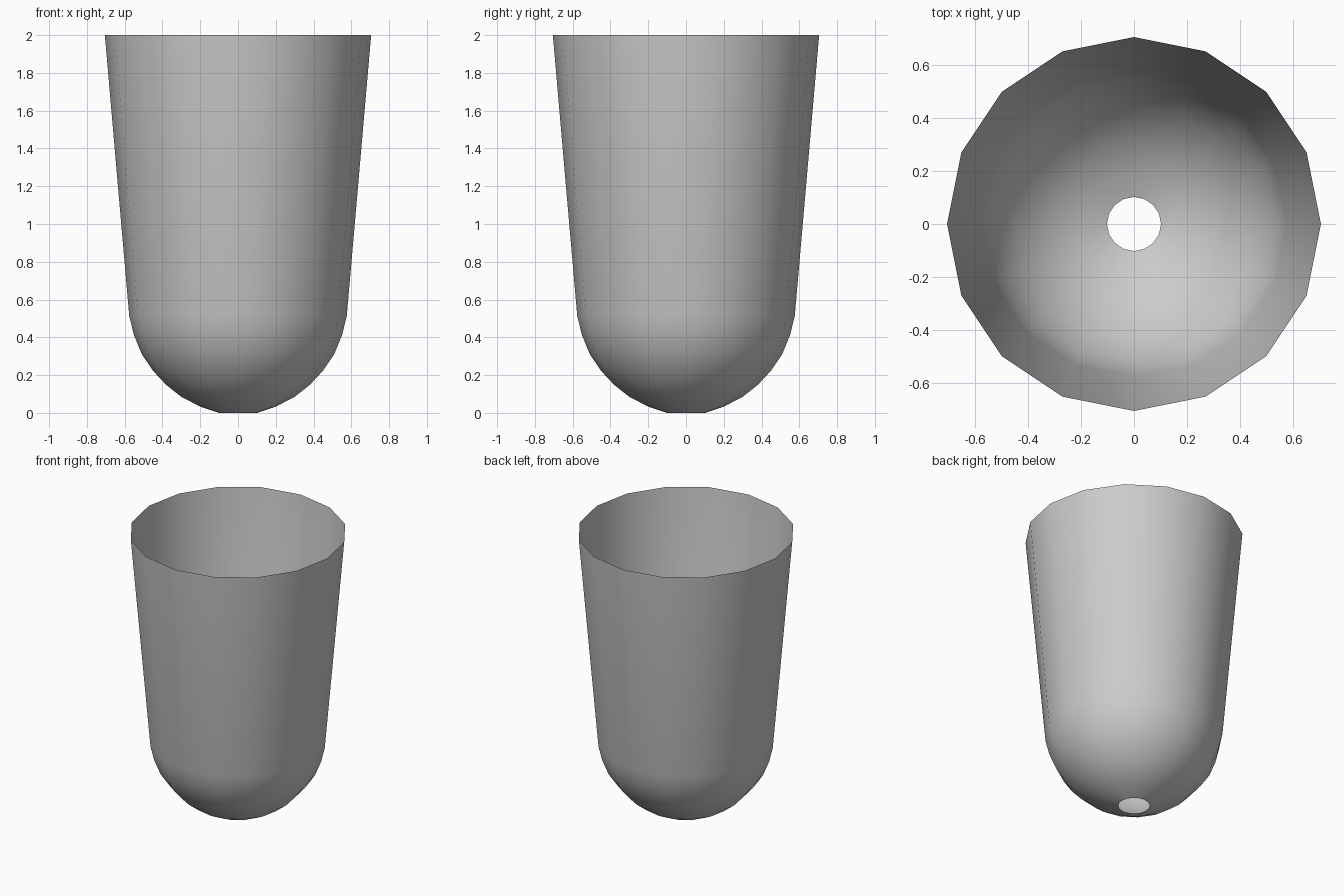
import bpy, bmesh, math

if "Cube" in bpy.data.objects:
    bpy.data.objects.remove(bpy.data.objects["Cube"])

SIDES = 16
# Cup profile: (radius, height) from the drain hole up to the open rim
PROFILE = [(0.102, 0.0), (0.20, 0.033), (0.30, 0.085), (0.38, 0.148), (0.45, 0.223),
           (0.51, 0.312), (0.552, 0.415), (0.576, 0.515), (0.705, 2.0)]

# Thin open shell, lathed around z
bm = bmesh.new()
rings = [[bm.verts.new((r * math.cos(2 * math.pi * i / SIDES),
                        r * math.sin(2 * math.pi * i / SIDES), z))
          for i in range(SIDES)] for r, z in PROFILE]
for low, high in zip(rings, rings[1:]):
    for i in range(SIDES):
        j = (i + 1) % SIDES
        face = bm.faces.new((low[i], low[j], high[j], high[i]))
        face.smooth = True

mesh = bpy.data.meshes.new("cup_shell")
bm.to_mesh(mesh)
bm.free()
cup = bpy.data.objects.new("cup_shell", mesh)
bpy.context.collection.objects.link(cup)
